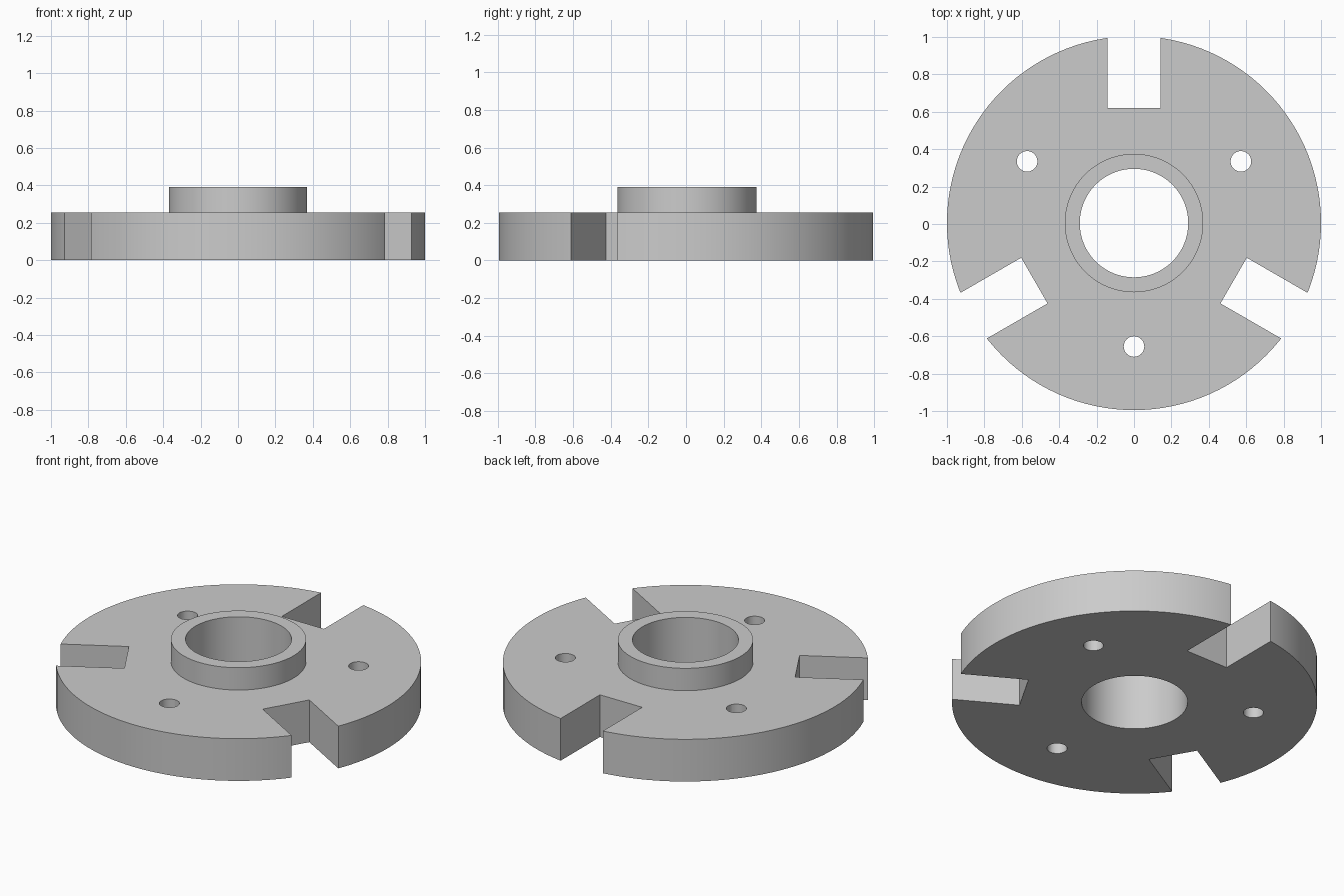
import bpy, bmesh
from math import radians, pi
from mathutils import Matrix, Vector

cube = bpy.data.objects.get("Cube")
if cube:
    bpy.data.objects.remove(cube, do_unlink=True)

CENTRE_Y = 0.005
OUTER, HUB, BORE = 1.0, 0.37, 0.29
PLATE_TOP, HUB_TOP = 0.255, 0.39
SEGMENTS = 120

grey = bpy.data.materials.new("machined grey")
grey.use_nodes = True
colour = (0.6, 0.6, 0.6, 1)
grey.diffuse_color = colour
grey.node_tree.nodes["Principled BSDF"].inputs["Base Color"].default_value = colour


def make_object(name, bm):
    bmesh.ops.recalc_face_normals(bm, faces=bm.faces)
    mesh = bpy.data.meshes.new(name)
    bm.to_mesh(mesh)
    bm.free()
    mesh.materials.append(grey)
    obj = bpy.data.objects.new(name, mesh)
    bpy.context.collection.objects.link(obj)
    return obj


# Flange body: plate, raised hub and through bore turned from one profile
bm = bmesh.new()
profile = [(BORE, 0), (OUTER, 0), (OUTER, PLATE_TOP),
           (HUB, PLATE_TOP), (HUB, HUB_TOP), (BORE, HUB_TOP)]
verts = [bm.verts.new((r, 0, z)) for r, z in profile]
edges = [bm.edges.new((v, verts[(i + 1) % len(verts)])) for i, v in enumerate(verts)]
bmesh.ops.spin(bm, geom=verts + edges, cent=(0, 0, 0), axis=(0, 0, 1),
               angle=2 * pi, steps=SEGMENTS, use_duplicate=False)
bmesh.ops.remove_doubles(bm, verts=bm.verts, dist=0.0001)
flange = make_object("flange_body", bm)

# Cutters: three rim slots, with a bolt hole opposite each one
bm = bmesh.new()
for angle in (90, 210, 330):
    turn = Matrix.Rotation(radians(angle), 4, 'Z')
    slot = turn @ Matrix.Translation((0.915, 0, 0.1)) @ Matrix.Diagonal((0.6, 0.282, 1, 1))
    bmesh.ops.create_cube(bm, size=1, matrix=slot)
    hole = turn @ Matrix.Translation((-0.66, 0, 0.1))
    bmesh.ops.create_cone(bm, cap_ends=True, segments=32, radius1=0.055,
                          radius2=0.055, depth=1, matrix=hole)
cutter = make_object("slot_and_hole_cutter", bm)

cut = flange.modifiers.new("slots and holes", 'BOOLEAN')
cut.operation = 'DIFFERENCE'
cut.solver = 'EXACT'
cut.object = cutter

# Apply the cuts, then smooth only the turned surfaces
for obj in bpy.context.selected_objects:
    obj.select_set(False)
bpy.context.view_layer.objects.active = flange
flange.select_set(True)
bpy.ops.object.modifier_apply(modifier=cut.name)
bpy.data.objects.remove(cutter, do_unlink=True)
bpy.ops.object.shade_smooth_by_angle(angle=radians(30))
flange.location = Vector((0, CENTRE_Y, 0))
